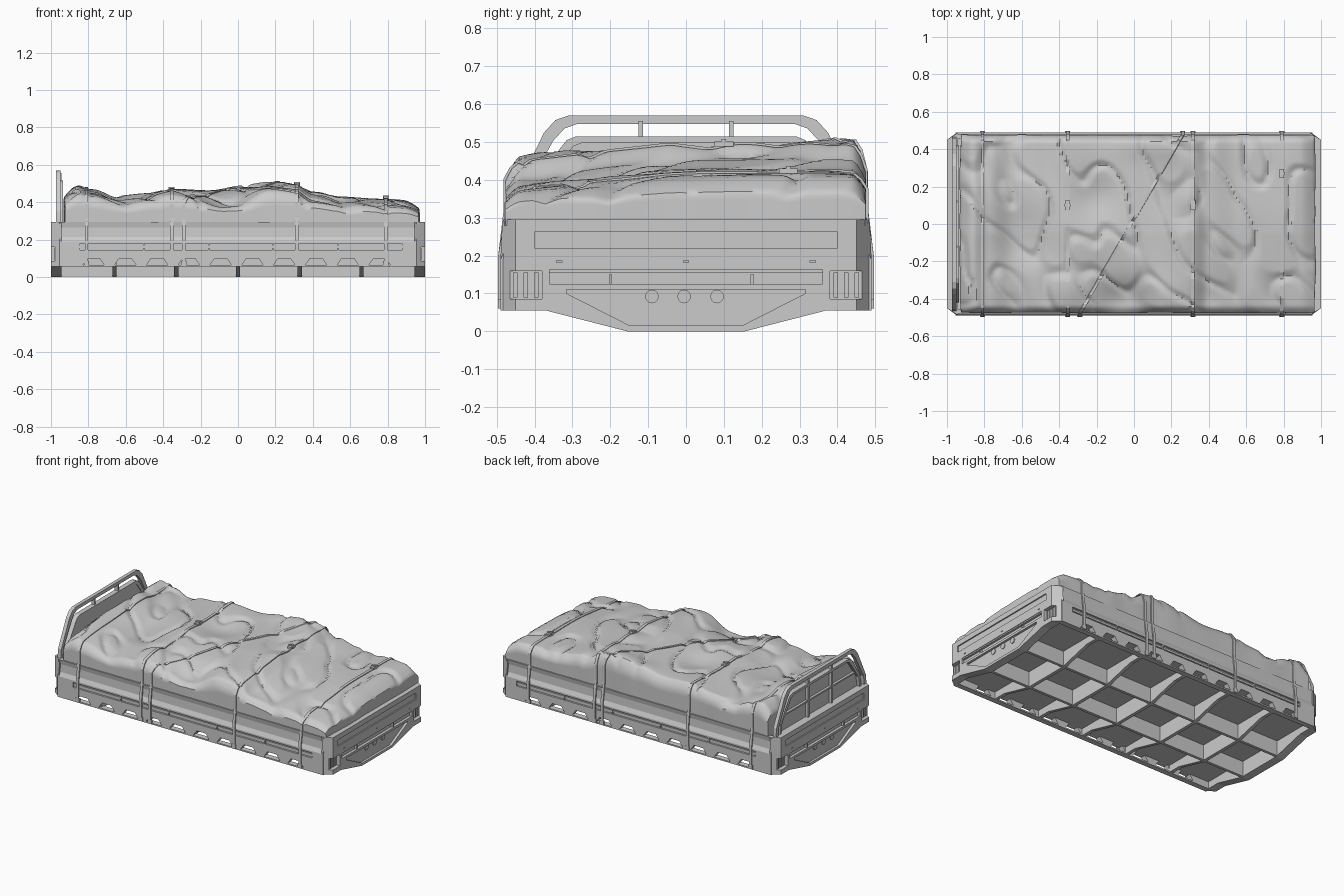
import bpy, bmesh, math
from mathutils import Vector, noise

cube = bpy.data.objects.get("Cube")
if cube:
    bpy.data.objects.remove(cube)

mat = bpy.data.materials.new("light grey")
mat.use_nodes = True
GREY = (0.6, 0.6, 0.6, 1)
mat.diffuse_color = GREY
mat.node_tree.nodes["Principled BSDF"].inputs["Base Color"].default_value = GREY


def finish(name, bm, smooth=False):
    bmesh.ops.recalc_face_normals(bm, faces=bm.faces)
    me = bpy.data.meshes.new(name)
    bm.to_mesh(me)
    bm.free()
    me.materials.append(mat)
    ob = bpy.data.objects.new(name, me)
    bpy.context.collection.objects.link(ob)
    if smooth:
        bpy.ops.object.select_all(action="DESELECT")
        ob.select_set(True)
        bpy.context.view_layer.objects.active = ob
        bpy.ops.object.shade_smooth_by_angle(angle=math.radians(40))
    return ob


def add_prism(bm, pts, axis, a, b, clamp=9):
    """Extrude a 2D outline along an axis; clamp narrows the far end."""
    def place(p, d):
        u, v = p
        if d == b:
            u = max(-clamp, min(clamp, u))
        return (d, u, v) if axis == "x" else (u, d, v)
    lo = [bm.verts.new(place(p, a)) for p in pts]
    hi = [bm.verts.new(place(p, b)) for p in pts]
    bm.faces.new(lo)
    bm.faces.new(hi[::-1])
    n = len(pts)
    for i in range(n):
        bm.faces.new((lo[i], hi[i], hi[(i + 1) % n], lo[(i + 1) % n]))


def rect(u0, u1, v0, v1):
    return [(u0, v0), (u1, v0), (u1, v1), (u0, v1)]


def add_box(bm, x0, x1, y0, y1, z0, z1):
    add_prism(bm, rect(y0, y1, z0, z1), "x", x0, x1)


def mirrored(half):
    return half + [(-u, v) for u, v in reversed(half)]


def cut(ob, bm):
    cutter = finish("cutter", bm)
    cutter.hide_render = True
    mod = ob.modifiers.new("cut", "BOOLEAN")
    mod.object = cutter
    mod.solver = "EXACT"
    bpy.context.view_layer.objects.active = ob
    bpy.ops.object.modifier_apply(modifier=mod.name)
    bpy.data.objects.remove(cutter)


# Long side walls with a recessed rail slot and slanted lashing holes
for s, side in ((-1, "front"), (1, "back")):
    bm = bmesh.new()
    profile = [(.455, .055), (.49, .055), (.49, .19), (.478, .215), (.476, .265),
               (.482, .295), (.455, .295)]
    add_prism(bm, [(s * y, z) for y, z in profile], "x", -.955, .955)
    wall = finish(side + "_side_wall", bm)
    bm = bmesh.new()
    for i in range(5):
        x = -.845 + i * .346
        add_box(bm, x, x + .338, *sorted((s * .478, s * .52)), .145, .178)
    for i in range(10):
        x = -.83 + i * .17
        add_prism(bm, [(x, .064), (x + .115, .064), (x + .09, .1), (x + .025, .1)],
                  "y", s * .44, s * .52)
    cut(wall, bm)
    bm = bmesh.new()
    add_box(bm, -.845, .88, *sorted((s * .475, s * .484)), .155, .168)
    finish(side + "_slot_rail", bm)

# Shaped end panels with recesses, lamp pockets and slits
keel = [(.155, 0), (.37, .055), (.49, .055), (.49, .19), (.485, .295)]
for s, end in ((-1, "head"), (1, "tail")):
    bm = bmesh.new()
    add_prism(bm, mirrored(keel), "x", s * .945, s, .45)
    panel = finish(end + "_end_panel", bm)
    bm = bmesh.new()
    add_prism(bm, mirrored([(.15, .016), (.315, .1), (.315, .11)]), "x", s * .985, s * 1.1)
    add_prism(bm, rect(-.36, .36, .125, .163), "x", s * .982, s * 1.1)
    add_prism(bm, rect(-.4, .4, .22, .262), "x", s * .992, s * 1.1)
    for y in (-.335, 0, .335):
        add_prism(bm, rect(y - .007, y + .007, .182, .187), "x", s * .99, s * 1.1)
    for t in (-1, 1):
        add_prism(bm, rect(t * .38, t * .465, .085, .16), "x", s * .975, s * 1.1)
    cut(panel, bm)
    bm = bmesh.new()
    # Slot lip, latch pins, lamp bars and round marker lamps
    add_prism(bm, rect(-.36, .36, .155, .163), "x", s * .98, s * .996)
    for y in (-.2, .175):
        add_prism(bm, rect(y - .004, y + .004, .125, .15), "x", s * .98, s * .996)
    for t in (-1, 1):
        for k in range(3):
            y = t * (.395 + k * .028)
            add_prism(bm, rect(y - .006, y + .006, .09, .155), "x", s * .97, s * .981)
    for y in (-.09, -.005, .082):
        disc = [(y + .018 * math.cos(k * math.pi / 6), .092 + .018 * math.sin(k * math.pi / 6))
                for k in range(12)]
        add_prism(bm, disc, "x", s * .98, s * .99)
    finish(end + "_end_fittings", bm)

# Floor and underside lattice
bm = bmesh.new()
add_box(bm, -.95, .95, -.46, .46, .1, .12)
finish("floor", bm)
bm = bmesh.new()
rib = mirrored([(.155, 0), (.37, .055), (.475, .055), (.475, .105)])
for i in range(-2, 3):
    add_prism(bm, rib, "x", i * .33 - .011, i * .33 + .011)
finish("cross_ribs", bm)
bm = bmesh.new()
for s in (-1, 1):
    y = s * .155
    add_box(bm, -.95, .95, y - .009, y + .009, .002, .105)
finish("long_beams", bm)

# Headboard: outer tube frame, inner panel with window ribs
def frame(name, half, x0, x1, width):
    outer = mirrored(half)
    inner = mirrored([(max(u - width * 1.1, 0), v - width * (v > .4)) for u, v in half])
    bm = bmesh.new()
    for i in range(len(outer) - 1):
        add_prism(bm, [outer[i], outer[i + 1], inner[i + 1], inner[i]], "x", x0, x1)
    return finish(name, bm)


frame("headboard_tube", [(.465, .29), (.46, .35), (.375, .525), (.345, .558), (.31, .57)],
      -.973, -.95, .022)
panel_half = [(.42, .29), (.41, .36), (.335, .48), (.315, .505), (.29, .515)]
frame("headboard_inner_frame", panel_half, -.968, -.936, .016)
bm = bmesh.new()
add_prism(bm, mirrored(panel_half), "x", -.948, -.94)
finish("headboard_panel", bm)
bm = bmesh.new()
for y in (-.12, .12):
    add_box(bm, -.967, -.945, y - .006, y + .006, .29, .555)
add_box(bm, -.964, -.945, -.37, .37, .395, .405)
finish("headboard_ribs", bm)

# Tarpaulin surface: lengthwise ridge line, soft bumps, and rounded drop at edges
RIDGE = [(-1, .475), (-.86, .488), (-.78, .465), (-.65, .435), (-.5, .448), (-.35, .466),
         (-.15, .46), (.02, .475), (.18, .488), (.3, .49), (.4, .45), (.55, .42),
         (.8, .41), (1, .395)]
BUMPS = [(-.05, -.42, .14, .12, -.06), (.15, -.38, .1, .12, .02), (.3, .15, .06, .25, .012),
         (-.6, -.05, .13, .2, -.025), (-.2, .15, .12, .12, -.02), (.1, .42, .2, .08, .02),
         (.6, .1, .2, .25, .012), (.4, -.4, .09, .1, -.02), (-.35, -.35, .1, .1, .015)]
CX, HX, HY, BASE = .02, .95, .475, .28


def height(x, y):
    for (x0, a), (x1, b) in zip(RIDGE, RIDGE[1:]):
        if x <= x1:
            t = (x - x0) / (x1 - x0)
            h = a + (b - a) * t * t * (3 - 2 * t)
            break
    h -= .04 * max(0, (-y - .05) / .42) ** 1.2
    for bx, by, sx, sy, amp in BUMPS:
        h += amp * math.exp(-((x - bx) / sx) ** 2 - ((y - by) / sy) ** 2)
    h += .012 * noise.noise(Vector((x * 4, y * 4, 1)))
    fold = abs(noise.noise(Vector((x * 5 + y * 2, y * 3 - x, 7))))
    return h - .016 * max(0, 1 - fold * 7)


def drop(t):
    return max(0, (abs(t) - .84) / .16) ** 1.6


def reach(t):
    a = min(abs(t) / .91, 1)
    return math.copysign(a, t)


def tarp(u, v):
    x, y = CX + HX * reach(u), HY * reach(v)
    d = (1 - drop(u)) * (1 - drop(v))
    z = BASE + (height(x, y) - BASE) * d
    wave = .006 * noise.noise(Vector((x * 6, y * 6, 3)))
    x -= wave * (abs(u) > .91) + .012 * abs(v) ** 12 * reach(u)
    y -= wave * (abs(v) > .91)
    return Vector((x, y, z))


bm = bmesh.new()
NU, NV = 150, 90
grid = [[bm.verts.new(tarp(2 * i / NU - 1, 2 * j / NV - 1)) for j in range(NV + 1)]
        for i in range(NU + 1)]
for i in range(NU):
    for j in range(NV):
        bm.faces.new((grid[i][j], grid[i + 1][j], grid[i + 1][j + 1], grid[i][j + 1]))
bmesh.ops.recalc_face_normals(bm, faces=bm.faces)
finish("tarpaulin", bm, True)


# Lashing straps that follow the cover and run down both walls
def strap(name, xa, xb, width=.009):
    path = [Vector((xa, -.496, .07)), Vector((xa, -.496, .2))]
    for k in range(61):
        v = -.98 + 1.96 * k / 60
        x = xa + (xb - xa) * (reach(v) + 1) / 2
        p = tarp(.91 * (x - CX) / HX, v)
        path.append(Vector((x, p.y * 1.012, p.z + .005)))
    path += [Vector((xb, .496, .2)), Vector((xb, .496, .07))]
    bm = bmesh.new()
    rings = []
    centre = Vector(((xa + xb) / 2, 0, .2))
    for p in path:
        out = Vector((0, p.y - centre.y, p.z - centre.z)).normalized() * .007
        w = Vector((width, 0, 0))
        rings.append([bm.verts.new(q) for q in (p - w, p + w, p + w - out, p - w - out)])
    for a, b in zip(rings, rings[1:]):
        for k in range(4):
            bm.faces.new((a[k], a[(k + 1) % 4], b[(k + 1) % 4], b[k]))
    bm.faces.new(rings[0])
    bm.faces.new(rings[-1])
    # Hooks on the lower rail
    for x, y in ((xa, -.49), (xb, .49)):
        add_box(bm, x - .014, x + .014, y - .006, y + .006, .06, .085)
    finish(name, bm)


for i, (xa, xb) in enumerate([(-.81, -.81), (-.355, -.355), (.315, .315), (.79, .79), (-.29, .26)]):
    strap("strap_%d" % (i + 1), xa, xb)

# Ratchet buckles
for i, (x, y) in enumerate([(-.355, .1), (.315, .1), (.79, .27)]):
    z = tarp(.91 * (x - CX) / HX, .91 * y / HY).z
    bm = bmesh.new()
    add_box(bm, x - .013, x + .013, y - .025, y + .025, z, z + .014)
    add_box(bm, x - .016, x + .016, y - .006, y + .006, z, z + .02)
    finish("buckle_%d" % (i + 1), bm)
